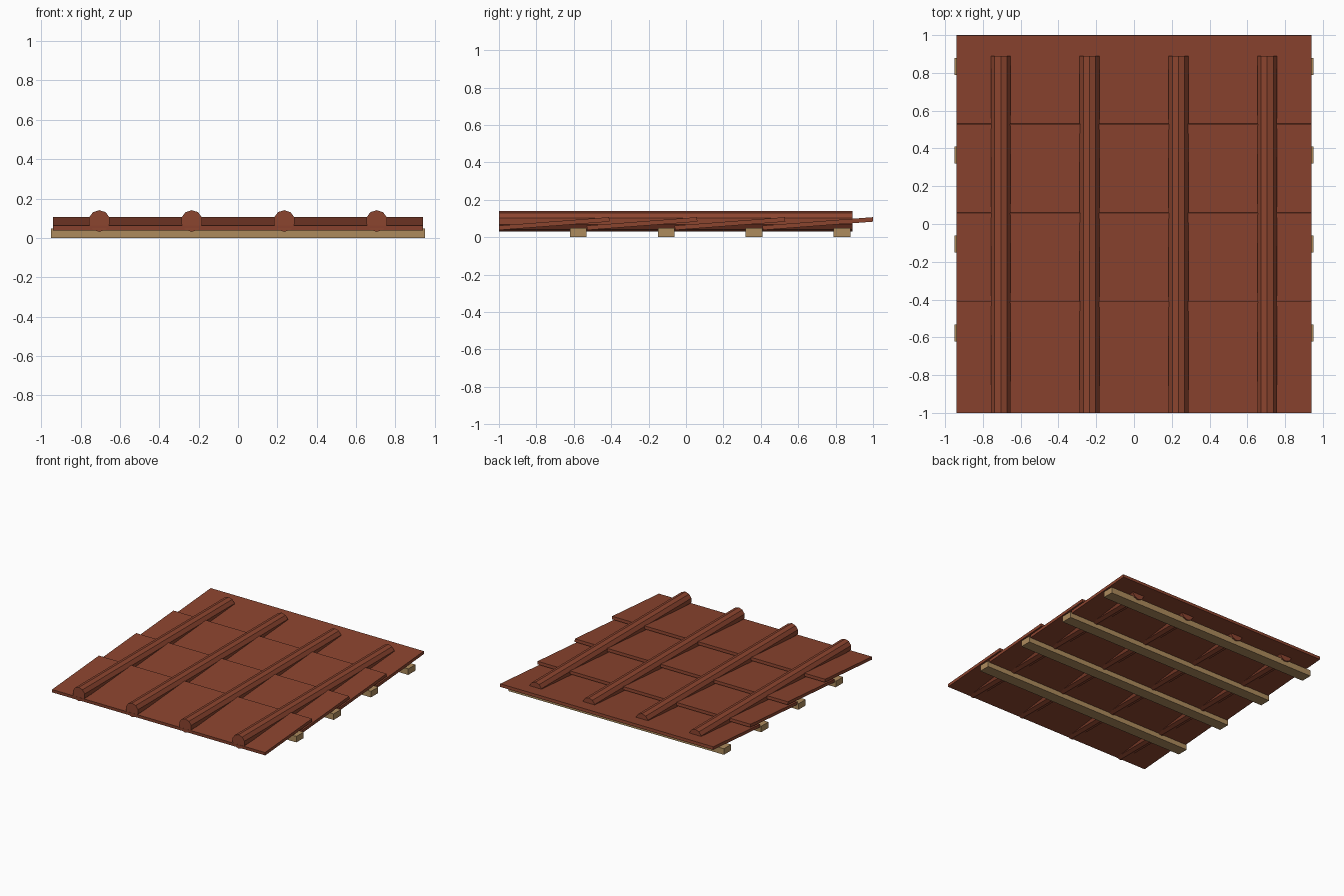
import bpy
import bmesh
from math import atan2, cos, pi
from mathutils import Matrix, Vector

cube = bpy.data.objects.get("Cube")
if cube:
    bpy.data.objects.remove(cube)


def make_material(name, colour):
    mat = bpy.data.materials.new(name)
    mat.use_nodes = True
    mat.diffuse_color = (*colour, 1)
    mat.node_tree.nodes["Principled BSDF"].inputs["Base Color"].default_value = (*colour, 1)
    return mat


clay = make_material("red clay", (0.26, 0.058, 0.028))
timber = make_material("pale timber", (0.42, 0.26, 0.11))


def add_object(name, bm, mat):
    mesh = bpy.data.meshes.new(name)
    bm.to_mesh(mesh)
    bm.free()
    mesh.materials.append(mat)
    obj = bpy.data.objects.new(name, mesh)
    bpy.context.collection.objects.link(obj)
    return obj


def add_box(name, size, centre, mat, tilt=0):
    bm = bmesh.new()
    bmesh.ops.create_cube(bm, size=1)
    place = Matrix.Translation(centre) @ Matrix.Rotation(tilt, 4, "X") @ Matrix.Diagonal((*size, 1))
    bm.transform(place)
    return add_object(name, bm, mat)


COUNT = 4
STEP = 0.47          # spacing of courses and rolls
RUN, RISE = 0.59, 0.045
THICK = 0.024
TILT = atan2(RISE, RUN)

for i in range(COUNT):
    # Overlapping sloped tile course
    y = -1 + RUN / 2 + i * STEP
    add_box(f"tile_course_{i + 1}", (1.88, RUN / cos(TILT), THICK),
            (0, y, 0.0725), clay, TILT)

    # Batten beneath the course
    add_box(f"batten_{i + 1}", (1.9, 0.09, 0.048),
            (0, -0.576 + i * STEP, 0.024), timber)

    # Ten-sided cover roll, one edge uppermost
    bm = bmesh.new()
    bmesh.ops.create_cone(bm, cap_ends=True, segments=10,
                          radius1=0.055, radius2=0.055, depth=1.89)
    # Put a vertex at the top whatever the starting angle of the ring
    v = bm.verts[:][0].co
    bm.transform(Matrix.Rotation(pi / 2 - atan2(v.y, v.x), 4, "Z"))
    bm.transform(Matrix.Rotation(pi / 2, 4, "X"))
    bm.transform(Matrix.Translation(Vector(((i - 1.5) * STEP, -0.055, 0.086))))
    add_object(f"cover_roll_{i + 1}", bm, clay)
